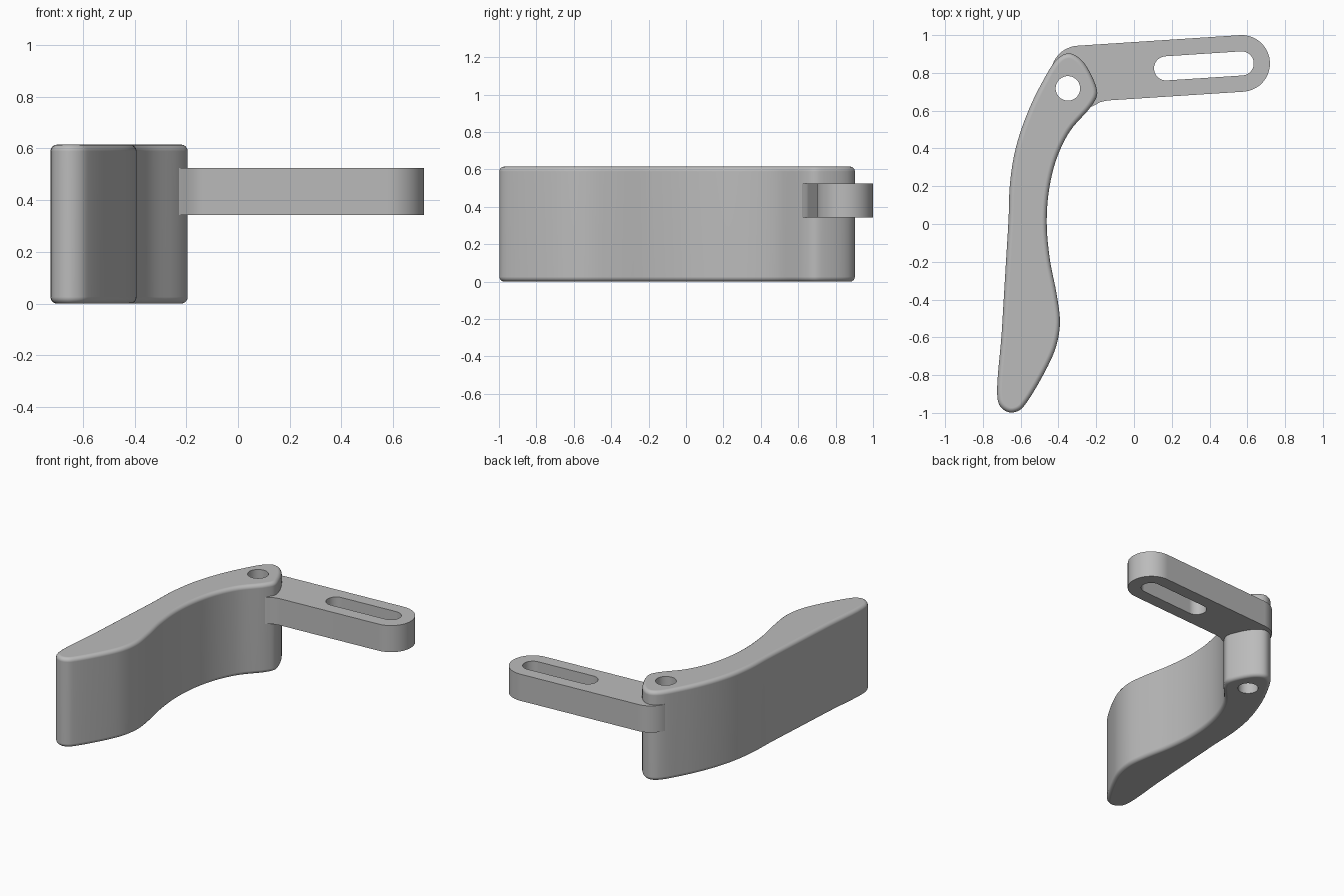
import bpy, bmesh, math
from mathutils import Vector

if "Cube" in bpy.data.objects:
    bpy.data.objects.remove(bpy.data.objects["Cube"])

grey = bpy.data.materials.new("satin grey")
grey.use_nodes = True
grey.diffuse_color = (0.5, 0.5, 0.5, 1)
grey.node_tree.nodes["Principled BSDF"].inputs["Base Color"].default_value = (0.5, 0.5, 0.5, 1)


def arc(center, radius, start, end, steps=20):
    """Points along an arc, angles in degrees."""
    angles = [math.radians(start + (end - start) * i / steps) for i in range(steps + 1)]
    return [Vector((center[0] + radius * math.cos(a), center[1] + radius * math.sin(a)))
            for a in angles]


def smooth_loop(points, steps=6):
    """Closed Catmull-Rom loop with centripetal spacing."""
    p = [Vector(q) for q in points]
    n, out = len(p), []
    for i in range(n):
        a, b, c, d = (p[(i + k) % n] for k in (-1, 0, 1, 2))
        t1 = (b - a).length ** 0.5
        t2 = t1 + (c - b).length ** 0.5
        t3 = t2 + (d - c).length ** 0.5
        for s in range(steps):
            t = t1 + (t2 - t1) * s / steps
            ab, bc, cd = a.lerp(b, t / t1), b.lerp(c, (t - t1) / (t2 - t1)), c.lerp(d, (t - t2) / (t3 - t2))
            out.append(ab.lerp(bc, t / t2).lerp(bc.lerp(cd, (t - t1) / (t3 - t1)), (t - t1) / (t2 - t1)))
    return out


def extrude(name, outline, z0, z1, rim=0):
    """Counter-clockwise outline raised into a solid, with optional rounded rims."""
    bm = bmesh.new()
    base = bm.faces.new([bm.verts.new((p.x, p.y, z0)) for p in outline])
    top = bmesh.ops.extrude_face_region(bm, geom=[base])["geom"]
    bmesh.ops.translate(bm, vec=(0, 0, z1 - z0),
                        verts=[v for v in top if isinstance(v, bmesh.types.BMVert)])
    bmesh.ops.recalc_face_normals(bm, faces=bm.faces)
    if rim:
        edges = [e for e in bm.edges if abs(e.verts[0].co.z - e.verts[1].co.z) < 1e-5]
        bmesh.ops.bevel(bm, geom=edges, offset=rim, offset_type='OFFSET',
                        segments=4, profile=0.5, affect='EDGES')
    mesh = bpy.data.meshes.new(name)
    bm.to_mesh(mesh)
    bm.free()
    mesh.materials.append(grey)
    obj = bpy.data.objects.new(name, mesh)
    bpy.context.collection.objects.link(obj)
    return obj


def cut(obj, cutter):
    cutter.hide_render = True
    mod = obj.modifiers.new("cut", 'BOOLEAN')
    mod.operation, mod.solver, mod.object = 'DIFFERENCE', 'EXACT', cutter
    bpy.context.view_layer.objects.active = obj
    bpy.ops.object.modifier_apply(modifier=mod.name)


# Curved grip: tip, finger bulge, waist, pivot head, long back
grip_outline = smooth_loop([
    (-0.70, -0.975), (-0.655, -0.998), (-0.605, -0.985), (-0.565, -0.94),
    (-0.455, -0.75), (-0.41, -0.64), (-0.392, -0.52), (-0.41, -0.37),
    (-0.445, -0.19), (-0.462, 0), (-0.45, 0.18), (-0.41, 0.345),
    (-0.34, 0.49), (-0.225, 0.625), (-0.195, 0.685), (-0.207, 0.745),
    (-0.275, 0.865), (-0.34, 0.903), (-0.40, 0.88), (-0.497, 0.73),
    (-0.577, 0.555), (-0.63, 0.385), (-0.657, 0.21), (-0.664, 0.03),
    (-0.682, -0.27), (-0.70, -0.57), (-0.722, -0.93)])
grip = extrude("grip", grip_outline, 0, 0.615, rim=0.026)

# Flat link arm, its root buried in the pivot head
tilt = 3.75
root, end = (-0.29, 0.794), (0.57, 0.85)
flare = [Vector(p) for p in ((-0.30, 0.64), (-0.24, 0.615), (-0.205, 0.63), (-0.18, 0.645), (-0.14, 0.654))]
arm_outline = arc(end, 0.15, tilt - 90, tilt + 90) + arc(root, 0.15, tilt + 90, 235) + flare
arm = extrude("link_arm", arm_outline, 0.342, 0.525)

# Pivot hole through both parts, and the adjusting slot
pivot = extrude("pivot_cutter", arc((-0.35, 0.718), 0.065, 0, 350, 35), -0.1, 0.8)
slot_outline = arc(end, 0.064, tilt - 90, tilt + 90) + arc((0.17, 0.824), 0.064, tilt + 90, tilt + 270)
slot = extrude("slot_cutter", slot_outline, 0.2, 0.7)
cut(grip, pivot)
cut(arm, pivot)
cut(arm, slot)
for cutter in (pivot, slot):
    bpy.data.objects.remove(cutter)

# Smooth sides and rims with crisp flat faces
for obj in (grip, arm):
    bpy.ops.object.select_all(action='DESELECT')
    obj.select_set(True)
    bpy.context.view_layer.objects.active = obj
    bpy.ops.object.shade_smooth_by_angle(angle=math.radians(30))
    normals = obj.modifiers.new("flat caps", 'WEIGHTED_NORMAL')
    normals.keep_sharp = True
